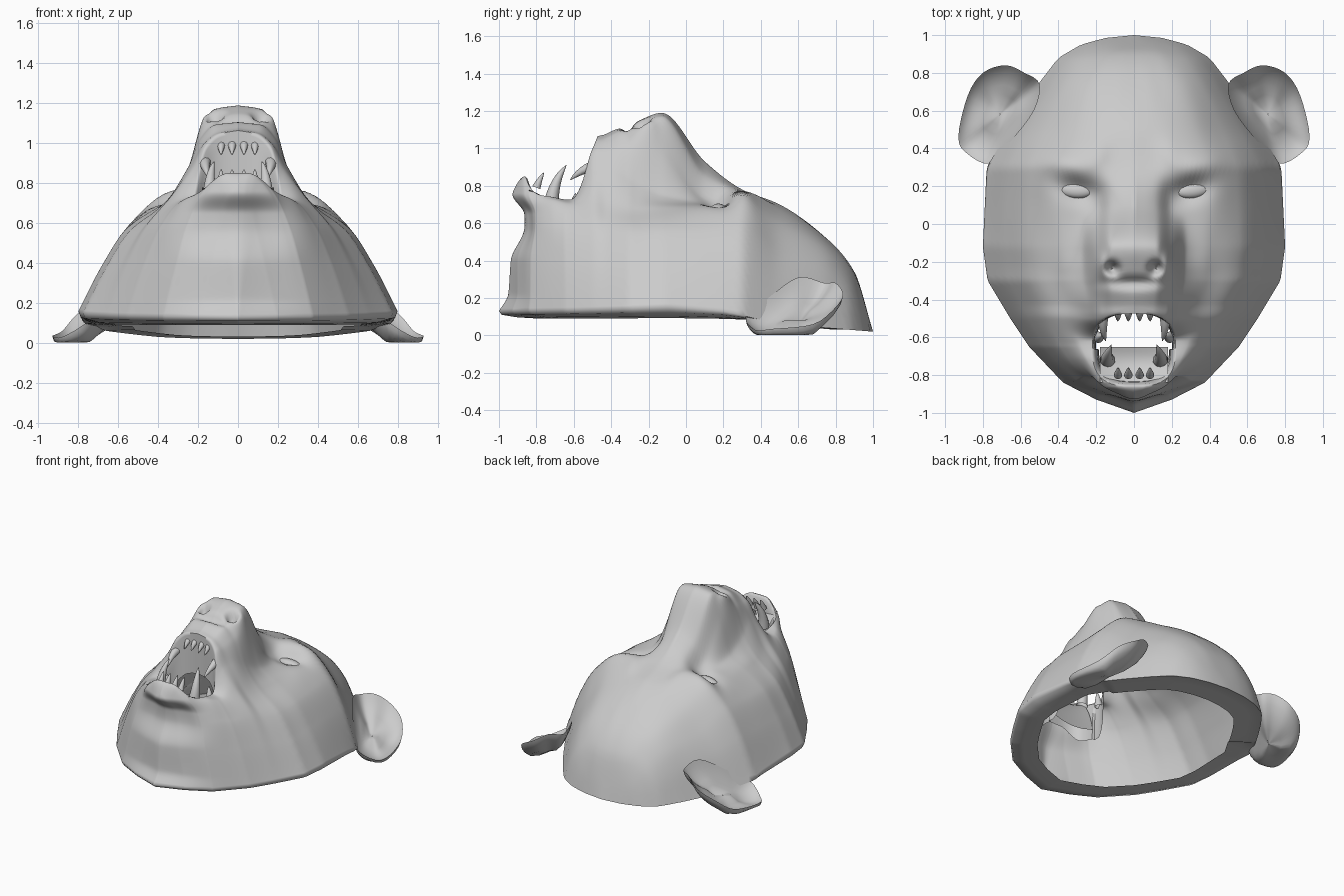
import bpy, math
from mathutils import Vector

if "Cube" in bpy.data.objects:
    bpy.data.objects.remove(bpy.data.objects["Cube"])

def lin(xs, ys, t):
    for i in range(len(xs) - 1):
        if t <= xs[i + 1]:
            k = max(0, (t - xs[i]) / (xs[i + 1] - xs[i]))
            return ys[i] + k * (ys[i + 1] - ys[i])
    return ys[-1]

def spline(xs, ys, t):
    """Cubic through uneven points with limited slopes."""
    n = len(xs)
    def d(i):
        return (ys[i + 1] - ys[i]) / (xs[i + 1] - xs[i])
    def slope(i):
        if i == 0 or i == n - 1:
            return d(0) if i == 0 else d(n - 2)
        a, b = d(i - 1), d(i)
        return 2 * a * b / (a + b) if a * b > 0 else 0
    i = max(j for j in range(n - 1) if j == 0 or xs[j] <= t)
    h = xs[i + 1] - xs[i]
    k = min(1, max(0, (t - xs[i]) / h))
    return ((1 + 2 * k) * (1 - k) ** 2 * ys[i] + k * (1 - k) ** 2 * h * slope(i)
            + k * k * (3 - 2 * k) * ys[i + 1] + k * k * (k - 1) * h * slope(i + 1))

def make(name, verts, faces, angle=70):
    me = bpy.data.meshes.new(name)
    me.from_pydata([tuple(v) for v in verts], [], faces)
    ob = bpy.data.objects.new(name, me)
    bpy.context.collection.objects.link(ob)
    bpy.ops.object.select_all(action='DESELECT')
    ob.select_set(True)
    bpy.context.view_layer.objects.active = ob
    bpy.ops.object.shade_smooth_by_angle(angle=math.radians(angle))
    return ob

def skin(rings):
    """Quads between equally long closed rings."""
    n = len(rings[0])
    verts = [p for r in rings for p in r]
    faces = [(k * n + i, k * n + n + i, k * n + n + (i + 1) % n, k * n + (i + 1) % n)
             for k in range(len(rings) - 1) for i in range(n)]
    return verts, faces

# Plan outline (half width along y) and height of the bottom edge
OY = [-1, -.93, -.84, -.65, -.5, -.3, -.12, .3, .4, .6, .75, .88, .95, .985, 1]
OW = [0, .2, .375, .555, .655, .775, .8, .78, .72, .6, .5, .4, .28, .15, 0]
RY, RZ = [-1, -.6, -.1, .2, .5, 1], [.13, .14, .16, .13, .06, .02]

# Cross-section heights, from midline towards the side, per y station
U = [0, .15, .25, .35, .5, .7, .85, 1]
STATIONS = {
    -1: [.13] * 7,
    -.92: [.78, .76, .73, .68, .57, .40, .26],
    -.86: [.85, .85, .84, .81, .74, .56, .36],
    -.72: [.75, .75, .75, .75, .73, .59, .39],
    -.62: [.76, .76, .75, .73, .71, .58, .39],
    -.50: [1.02, 1.01, .98, .87, .74, .58, .39],
    -.42: [1.08, 1.06, 1.0, .88, .71, .56, .38],
    -.25: [1.15, 1.14, 1.04, .80, .68, .56, .38],
    -.13: [1.19, 1.17, .98, .75, .68, .57, .39],
    .10: [.93, .86, .74, .71, .69, .58, .40],
    .30: [.78, .77, .77, .76, .72, .59, .40],
    .50: [.70, .69, .68, .66, .61, .47, .31],
    .75: [.52, .52, .51, .50, .47, .38, .25],
    .90: [.34, .34, .335, .33, .30, .24, .16],
    1: [.02] * 7}
SY = list(STATIONS)
COLS = [[STATIONS[s][i] for s in SY] for i in range(7)]

def bump(x, y, cx, cy, sx, sy, rot=0):
    dx, dy = x - cx, y - cy
    a = dx * math.cos(rot) + dy * math.sin(rot)
    b = dy * math.cos(rot) - dx * math.sin(rot)
    return math.exp(-(a / sx) ** 2 - (b / sy) ** 2)

def height(x, y):
    x = abs(x)
    u = min(1, x / max(lin(OY, OW, y), 1e-4))
    z = spline(U, [spline(SY, c, y) for c in COLS] + [lin(RY, RZ, y)], u)
    z -= .05 * bump(x, y, .29, .18, .12, .06, .3)       # eye socket
    z += .02 * bump(x, y, .36, .31, .13, .06, .3)       # brow
    z -= .09 * bump(x, y, .115, -.235, .035, .03, .4)   # nostril
    z += .05 * bump(x, y, .175, -.2, .03, .06)          # nose wing
    z -= .04 * bump(x, y, 0, -.31, .16, .03)            # under the nose
    z += .02 * bump(x, y, 0, -.48, .2, .03)             # upper lip
    return z

# Head skin: rings growing from the lips to the plan outline
CY, RAYS, RINGS = -.66, 280, 84
dirs = [(math.cos(2 * math.pi * i / RAYS), math.sin(2 * math.pi * i / RAYS)) for i in range(RAYS)]

def reach(c, s):
    lo, hi = 0, 2
    for _ in range(30):
        m = (lo + hi) / 2
        y = CY + s * m
        if -1 <= y <= 1 and abs(c * m) <= lin(OY, OW, y):
            lo = m
        else:
            hi = m
    return lo

lip_r = [(abs(c / .22) ** 2.8 + abs(s / (.185 if s > 0 else .2)) ** 2.8) ** (-1 / 2.8) for c, s in dirs]
out_r = [reach(c, s) for c, s in dirs]
NZ, NP = [.13, .22, .4, .57, .65, .76, .9], [0, .04, .035, .09, .08, 0, 0]
rings = []
for k in range(RINGS + 1):
    ring = []
    for (c, s), a, b in zip(dirs, lip_r, out_r):
        r = a + (b - a) * k / RINGS
        x, y = c * r, CY + s * r
        z = height(x, y)
        w = min(1, max(0, (-.7 - y) / .2))
        w = w * w * (3 - 2 * w) * math.exp(-(x / .3) ** 2)
        ring.append((x, y + w * spline(NZ, NP, z), z))   # hollow below the chin
    rings.append(ring)

# Lip lining: turns inward at the jaw, straight down behind the upper lip
lining = []
for f, d in ((.84, .3), (.86, .15), (.88, .07), (.94, .015)):
    lining.append([(x * (f if y < CY else f + (1 - f) * .5),
                    CY + (y - CY) * (f if y < CY else 1), z - d) for x, y, z in rings[0]])
rim = rings[-1]
flange = [[(x * f, y * f, z + (.085 - z) * g * (.2 if y > .5 else 1)) for x, y, z in rim]
          for f, g in ((.985, .45), (.9, .75), (.78, .9))]
make("head", *skin(lining + rings + flange))

# Mouth floor sloping down behind the lower teeth
floor_v = []
for j in range(9):
    for i in range(9):
        x = -.18 + .36 * i / 8
        floor_v.append((x, -.84 + .19 * j / 8, .74 - .08 * j / 8 - .2 * (j / 8) ** 4 + 1.2 * x * x))
floor_f = [(j * 9 + i, j * 9 + i + 1, j * 9 + i + 10, j * 9 + i + 9) for j in range(8) for i in range(8)]
make("mouth_floor", floor_v, floor_f)

# Teeth: curved cones
def tooth(name, base, mid, tip, r):
    a, b, c = Vector(base), Vector(mid), Vector(tip)
    rs = []
    for k in range(8):
        t = k / 7
        p = a * (1 - t) ** 2 + b * 2 * t * (1 - t) + c * t * t
        d = ((b - a) * (1 - t) + (c - b) * t).normalized()
        u = d.cross(Vector((1, 0, 0))).normalized()
        v = d.cross(u)
        rr = r * (1 - t) ** .7 + .001
        rs.append([p + (u * math.cos(q * math.pi / 5) + v * math.sin(q * math.pi / 5)) * rr
                   for q in range(10)])
    make(name, *skin(rs))

for m in (-1, 1):
    tooth("upper_canine", (m * .165, -.46, .91), (m * .17, -.55, .90), (m * .15, -.62, .83), .035)
    tooth("lower_canine", (m * .14, -.72, .70), (m * .15, -.71, .82), (m * .12, -.64, .91), .04)
    tooth("back_tooth", (m * .19, -.6, .66), (m * .18, -.6, .71), (m * .17, -.59, .76), .03)
    for x in (.03, .085):
        tooth("upper_incisor", (m * x, -.465, .99), (m * x, -.49, .98), (m * x, -.515, .94), .022)
        tooth("lower_incisor", (m * x, -.80, .79), (m * x, -.785, .83), (m * x, -.76, .87), .022)

# Eyes: slanted almond lids in the sockets
for m in (-1, 1):
    bpy.ops.mesh.primitive_uv_sphere_add(segments=24, ring_count=12, radius=1)
    eye = bpy.context.object
    eye.name = "eye"
    eye.scale = (.09, .045, .035)
    eye.location = (m * .31, .18, height(.31, .18) - .005)
    eye.rotation_euler = (-.3, m * .12, m * .1)
    bpy.ops.object.shade_smooth()

# Ears: cupped dishes with a rim, rooted in the side of the head
EAR = [(.76, .32, .10), (.88, .37, .03), (.93, .46, .035), (.88, .68, .06), (.80, .80, .15),
       (.68, .84, .22), (.58, .80, .28), (.50, .74, .28), (.53, .60, .31), (.65, .44, .2)]

def ear_point(t):
    n = len(EAR)
    i, k = int(t) % n, t % 1
    p = [Vector(EAR[(i + j) % n]) for j in (-1, 0, 1, 2)]
    return .5 * (2 * p[1] + (p[2] - p[0]) * k + (2 * p[0] - 5 * p[1] + 4 * p[2] - p[3]) * k * k
                 + (3 * p[1] - p[0] - 3 * p[2] + p[3]) * k ** 3)

mid = Vector((.71, .58, .16))
for m in (-1, 1):
    rs = []
    steps = [(f, .08, 0) for f in (.01, .2, .4, .6, .75, .87, .95)] + [(1, 0, 0)]
    steps += [(f, .11, .015) for f in (.97, .88, .7, .4, .01)]
    for f, d, thick in steps:
        ring = []
        for q in range(40):
            p = mid.lerp(ear_point(q / 4), f)
            w = f * f                                    # flat bottom of the dish
            z = p.z * w + mid.z * (1 - w) if f < .3 else p.z
            ring.append((m * p.x, p.y, max(.003, z - d * (1 - f ** 4) - thick)))
        rs.append(ring if m > 0 else ring[::-1])
    make("ear", *skin(rs))
